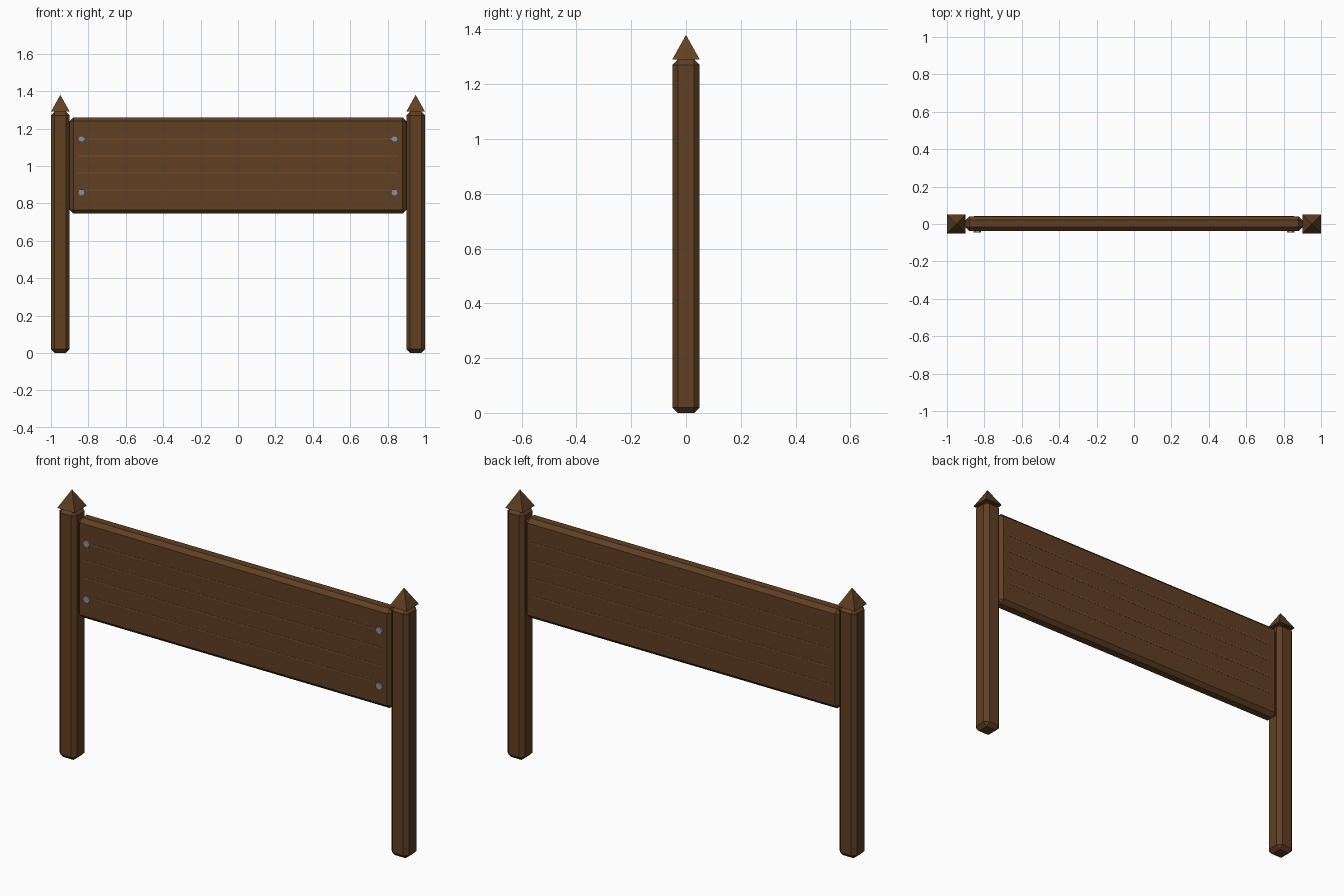
import bpy, bmesh, math
from mathutils import Matrix, Vector

if "Cube" in bpy.data.objects:
    bpy.data.objects.remove(bpy.data.objects["Cube"])


def material(name, rgb):
    m = bpy.data.materials.new(name)
    m.diffuse_color = (*rgb, 1)
    m.use_nodes = True
    m.node_tree.nodes["Principled BSDF"].inputs["Base Color"].default_value = m.diffuse_color
    return m


WOOD = material("dark_wood", (0.115, 0.050, 0.017))
GROOVE = material("light_wood", (0.165, 0.068, 0.020))
METAL = material("grey_metal", (0.26, 0.28, 0.29))


def finish(name, bm, mat):
    bmesh.ops.recalc_face_normals(bm, faces=bm.faces)
    me = bpy.data.meshes.new(name)
    bm.to_mesh(me)
    bm.free()
    me.materials.append(mat)
    ob = bpy.data.objects.new(name, me)
    bpy.context.collection.objects.link(ob)
    return ob


def box(name, lo, hi, mat, chamfer=0):
    lo, hi = Vector(lo), Vector(hi)
    bm = bmesh.new()
    bmesh.ops.create_cube(bm, size=1, matrix=Matrix.Translation((lo + hi) / 2)
                          @ Matrix.Diagonal((*(hi - lo), 1)))
    if chamfer:
        bmesh.ops.bevel(bm, geom=bm.edges[:], offset=chamfer, segments=1,
                        affect='EDGES', profile=0.5)
    return finish(name, bm, mat)


def cone(name, sides, r1, r2, depth, matrix, mat):
    bm = bmesh.new()
    bmesh.ops.create_cone(bm, cap_ends=True, segments=sides, radius1=r1,
                          radius2=r2, depth=depth, matrix=matrix)
    bmesh.ops.remove_doubles(bm, verts=bm.verts, dist=1e-5)
    return finish(name, bm, mat)


# Sign board with chamfered edges
box("board", (-0.9, -0.037, 0.745), (0.9, 0.041, 1.26), WOOD, 0.02)

# Thin plank lines showing on both faces
for i in range(4):
    z = 0.869 + i * 0.0917
    box(f"plank_line_{i + 1}", (-0.855, -0.038, z - 0.004),
        (0.855, 0.042, z + 0.004), GROOVE)

for side, s in (("left", -1), ("right", 1)):
    # Chamfered post
    x = 0.95 * s
    box(f"{side}_post", (x - 0.05, -0.05, 0), (x + 0.05, 0.05, 1.29), WOOD, 0.02)
    # Pyramid cap
    cone(f"{side}_cap", 4, 0.05 * math.sqrt(2), 0, 0.09,
         Matrix.Translation((x, 0, 1.335)) @ Matrix.Rotation(math.pi / 4, 4, 'Z'), WOOD)
    # Hexagonal bolt heads on the front
    for level, z in (("lower", 0.856), ("upper", 1.144)):
        cone(f"{side}_{level}_bolt", 6, 0.02, 0.02, 0.02,
             Matrix.Translation((0.837 * s, -0.036, z))
             @ Matrix.Rotation(math.pi / 2, 4, 'X')
             @ Matrix.Rotation(math.pi / 6, 4, 'Z'), METAL)
